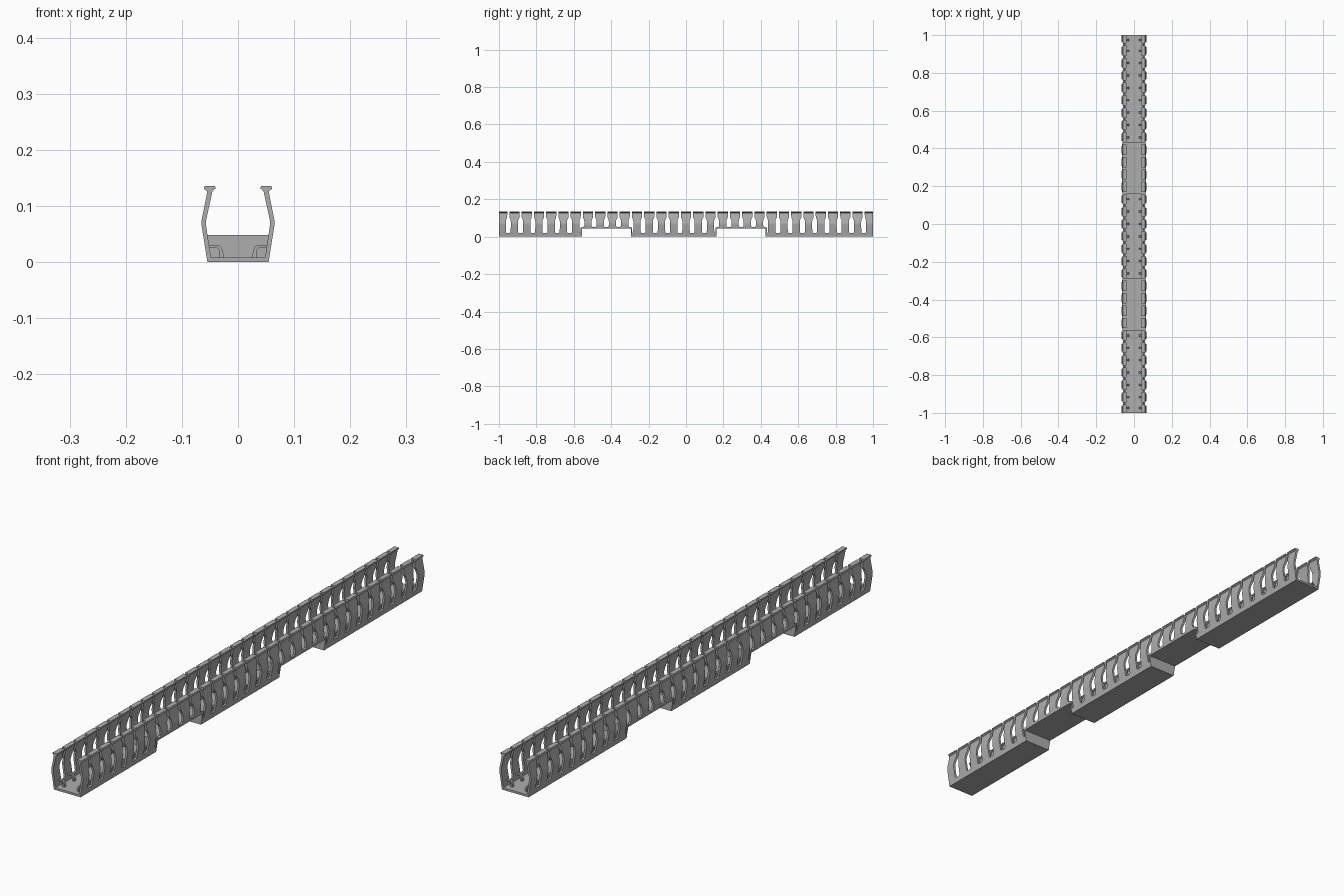
import bpy
import bmesh

if "Cube" in bpy.data.objects:
    bpy.data.objects.remove(bpy.data.objects["Cube"], do_unlink=True)

GREY = (0.42, 0.42, 0.42, 1)
mat = bpy.data.materials.new("light grey plastic")
mat.use_nodes = True
mat.diffuse_color = GREY
mat.node_tree.nodes["Principled BSDF"].inputs["Base Color"].default_value = GREY

# Wall section: height, outer x, inner x
WALL = [(0, 0.0545, 0.047), (0.066, 0.065, 0.057), (0.074, 0.065, 0.057),
        (0.122, 0.0555, 0.0465), (0.127, 0.0555, 0.0455),
        (0.131, 0.061, 0.040), (0.136, 0.059, 0.041)]
SLOTS = 30
PITCH = 1.9 / (SLOTS - 1)
EDGES = [-1] + [-0.95 + PITCH * i for i in range(SLOTS)] + [1]
# Finger index ranges: first, last, raised
SECTIONS = [(0, 7, False), (7, 11, True), (11, 18, False), (18, 22, True), (22, 31, False)]


def wall_x(z):
    for (z0, o0, i0), (z1, o1, i1) in zip(WALL, WALL[1:]):
        if z <= z1:
            t = (z - z0) / (z1 - z0)
            return o0 + t * (o1 - o0), i0 + t * (i1 - i0)
    return WALL[-1][1:]


def loft(bm, rings):
    loops = [[bm.verts.new(p) for p in ring] for ring in rings]
    n = len(loops[0])
    for a, b in zip(loops, loops[1:]):
        for i in range(n):
            j = (i + 1) % n
            bm.faces.new((a[i], a[j], b[j], b[i]))
    bm.faces.new(loops[0][::-1])
    bm.faces.new(loops[-1])


def prism(bm, profile, y0, y1):
    loft(bm, [[(x, y, z) for x, z in profile] for y in (y0, y1)])


def finish(name, bm):
    bmesh.ops.recalc_face_normals(bm, faces=bm.faces[:])
    mesh = bpy.data.meshes.new(name)
    bm.to_mesh(mesh)
    bm.free()
    mesh.materials.append(mat)
    bpy.context.collection.objects.link(bpy.data.objects.new(name, mesh))


def channel(name, base, floor, rim, y0, y1):
    half = [(wall_x(base)[0], base), (wall_x(rim)[0], rim),
            (wall_x(rim)[1], rim), (wall_x(floor)[1], floor)]
    bm = bmesh.new()
    prism(bm, half + [(-x, z) for x, z in reversed(half)], y0, y1)
    finish(name, bm)


def finger(bm, side, index, rim):
    # Slots are wide low down and pinch to a narrow entry near the lip
    levels = [(rim, 0.007), (rim + 0.004, 0.0125), (0.066, 0.0135), (0.074, 0.0135),
              (0.09, 0.0125), (0.097, 0.0085), (0.104, 0.006), (0.122, 0.0055),
              (0.127, 0.0055), (0.131, 0.0055), (0.136, 0.0055)]
    rings = []
    for z, gap in levels:
        out, inn = wall_x(z)
        y0 = EDGES[index] + (gap if index else 0)
        y1 = EDGES[index + 1] - (gap if index < SLOTS else 0)
        rings.append([(side * x, y, z) for x, y in
                      ((out, y0), (out, y1), (inn, y1), (inn, y0))])
    loft(bm, rings)


def bulkhead(name, y0, y1):
    bm = bmesh.new()
    low, high = wall_x(0)[0], wall_x(0.048)[0]
    prism(bm, [(-low, 0), (low, 0), (high, 0.048), (-high, 0.048)], y0, y1)
    finish(name, bm)


# Arched rib joining floor and wall
ARCH = [(0.025, 0.007), (0.027, 0.02), (0.030, 0.027), (0.035, 0.031), (0.053, 0.031),
        (0.053, 0.026), (0.038, 0.026), (0.034, 0.022), (0.033, 0.013), (0.033, 0.007)]

fingers = {1: bmesh.new(), -1: bmesh.new()}
arches = bmesh.new()
for number, (first, last, raised) in enumerate(SECTIONS):
    y0, y1 = EDGES[first], EDGES[last]
    rim = 0.052 if raised else 0.019
    if raised:
        channel(f"raised_channel_{number}", 0.043, 0.048, rim, y0, y1)
        bulkhead(f"front_step_{number}", y0 - 0.006, y0)
        bulkhead(f"back_step_{number}", y1, y1 + 0.006)
    else:
        channel(f"low_channel_{number}", 0, 0.008, rim, y0, y1)
    for i in range(first, last):
        for side in (1, -1):
            finger(fingers[side], side, i, rim)
            if not raised:
                mid = (EDGES[i] + EDGES[i + 1]) / 2
                prism(arches, [(side * x, z) for x, z in ARCH], mid - 0.005, mid + 0.005)

finish("left_wall_fingers", fingers[1])
finish("right_wall_fingers", fingers[-1])
finish("floor_arches", arches)
